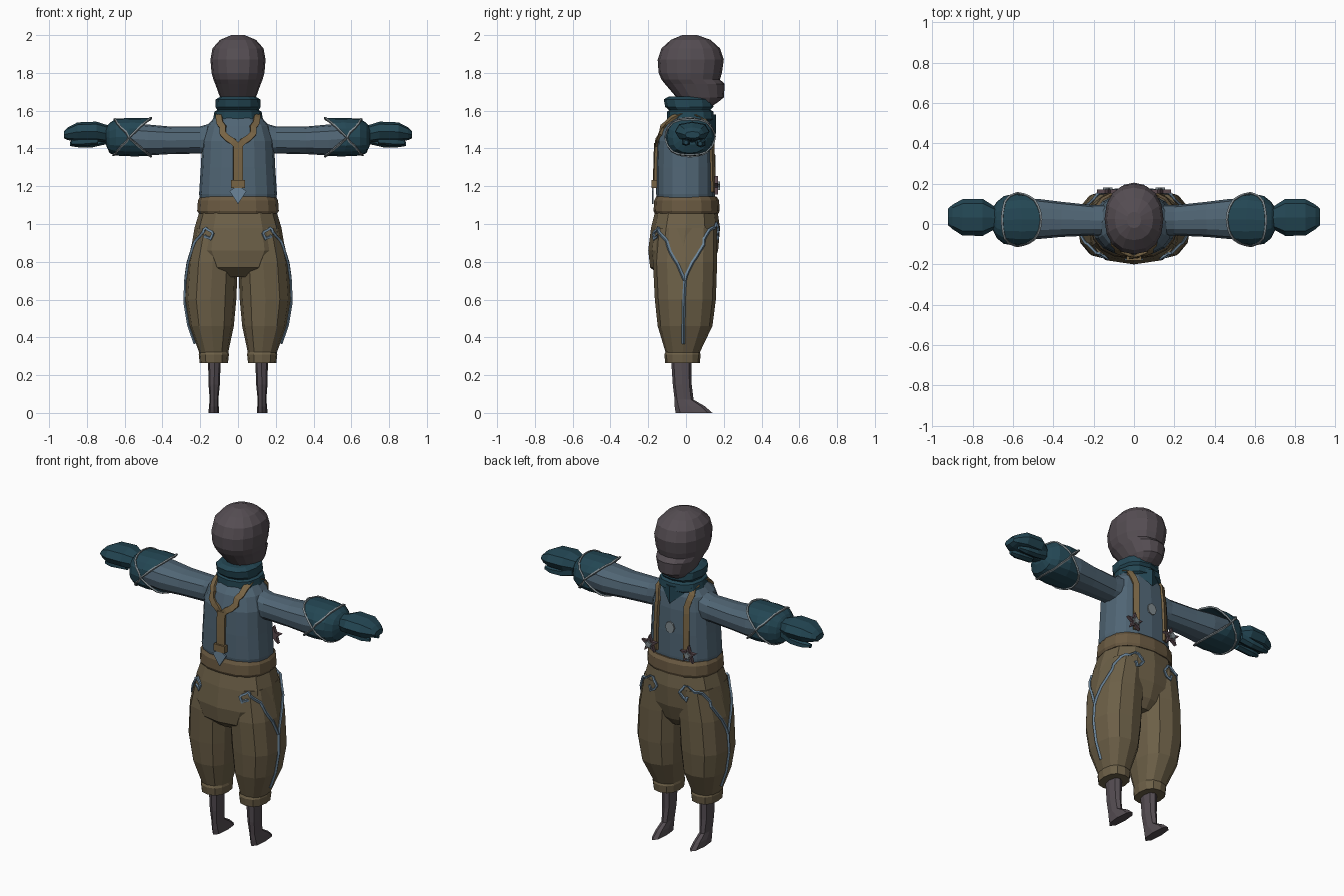
import bpy, bmesh, math
from mathutils import Vector
from mathutils.bvhtree import BVHTree

old = bpy.data.objects.get("Cube")
if old:
    bpy.data.objects.remove(old)


def material(name, r, g, b):
    m = bpy.data.materials.new(name)
    m.use_nodes = True
    m.diffuse_color = (r, g, b, 1)
    m.node_tree.nodes["Principled BSDF"].inputs["Base Color"].default_value = (r, g, b, 1)
    return m


SKIN = material("dark skin", .09, .074, .085)
PANTS = material("brown trousers", .15, .115, .063)
SHIRT = material("slate blue shirt", .08, .13, .175)
TEAL = material("deep teal cloth", .017, .062, .088)
STRAP = material("tan strap", .19, .13, .06)
BELT = material("belt brown", .145, .102, .054)
TRIM = material("pale blue trim", .15, .235, .32)
SILVER = material("silver thread", .22, .26, .28)
CLIP = material("dusky clip", .1, .065, .075)


def build(name, verts, faces, mat):
    bm = bmesh.new()
    vs = [bm.verts.new(v) for v in verts]
    for f in faces:
        bm.faces.new([vs[i] for i in f])
    bmesh.ops.recalc_face_normals(bm, faces=bm.faces)
    me = bpy.data.meshes.new(name)
    bm.to_mesh(me)
    bm.free()
    me.materials.append(mat)
    ob = bpy.data.objects.new(name, me)
    bpy.context.scene.collection.objects.link(ob)
    return ob


def make(name, verts, faces, mat, pair=False):
    """One part, or a left and right part mirrored in x."""
    if not pair:
        return build(name, verts, faces, mat)
    build("right_" + name, [(-v[0], v[1], v[2]) for v in verts], faces, mat)
    return build("left_" + name, verts, faces, mat)


def loft(name, rings, mat, axis="z", sides=12, power=2.4, pair=False):
    """Skin rings of (height, centre, centre, radius, radius, zigzag)."""
    verts, faces = [], []
    for h, ca, cb, ra, rb, *zig in rings:
        for i in range(sides):
            t = math.tau * (i + (.5 if sides % 4 else 0)) / sides
            c, s = math.cos(t), math.sin(t)
            a = ca + ra * math.copysign(abs(c) ** (2 / power), c)
            b = cb + rb * math.copysign(abs(s) ** (2 / power), s)
            d = h + (zig[0] * abs(s) if zig else 0)
            verts.append((a, b, d) if axis == "z" else (d, a, b))
    for r in range(len(rings) - 1):
        for i in range(sides):
            j, k = (i + 1) % sides, r * sides
            faces.append((k + i, k + j, k + sides + j, k + sides + i))
    last = (len(rings) - 1) * sides
    faces += [tuple(range(sides)), tuple(range(last, last + sides))]
    return make(name, verts, faces, mat, pair)


def span(z, low, high, rx, x=0):
    """Ring given by its back and front limits."""
    return (z, x, (low + high) / 2, rx, (high - low) / 2)


def surface(*obs):
    verts, faces = [], []
    for ob in obs:
        n = len(verts)
        verts += [v.co.copy() for v in ob.data.vertices]
        faces += [[n + i for i in p.vertices] for p in ob.data.polygons]
    return BVHTree.FromPolygons(verts, faces)


def snap(tree, path, gap, steps=3):
    """Refine a path and lay it on a surface."""
    out = []
    path = [Vector(p) for p in path]
    for a, b in zip(path, path[1:]):
        out += [a.lerp(b, i / steps) for i in range(steps)]
    hits = [tree.find_nearest(p) for p in out + [path[-1]]]
    return [(h[0] + h[1] * gap, h[1]) for h in hits]


def tube(name, pts, radius, mat, closed=False, pair=False):
    cu = bpy.data.curves.new(name, "CURVE")
    cu.dimensions = "3D"
    cu.bevel_depth, cu.bevel_resolution = radius, 0
    sp = cu.splines.new("POLY")
    sp.points.add(len(pts) - 1)
    for q, p in zip(sp.points, pts):
        q.co = (*p, 1)
    sp.use_cyclic_u = closed
    tmp = bpy.data.objects.new("guide", cu)
    me = bpy.data.meshes.new_from_object(tmp)
    make(name, [v.co.copy() for v in me.vertices], [tuple(p.vertices) for p in me.polygons], mat, pair)
    bpy.data.objects.remove(tmp)
    bpy.data.meshes.remove(me)


def ribbon(name, laid, width, mat, pair=False):
    verts, faces = [], []
    for i, (p, n) in enumerate(laid):
        along = laid[min(i + 1, len(laid) - 1)][0] - laid[max(i - 1, 0)][0]
        side = along.cross(n).normalized() * width / 2
        verts += [p - side, p + side, p + side - n * .02, p - side - n * .02]
        if i:
            k = 4 * i
            faces += [(k - 4 + j, k - 4 + (j + 1) % 4, k + (j + 1) % 4, k + j) for j in range(4)]
    faces += [(0, 1, 2, 3), tuple(range(len(verts) - 4, len(verts)))]
    make(name, verts, faces, mat, pair)


def plate(name, outline, y, depth, mat, pair=False):
    """Flat outline in x and z, thickened along y."""
    n = len(outline)
    verts = [(x, y, z) for x, z in outline] + [(x, y + depth, z) for x, z in outline]
    faces = [tuple(range(n)), tuple(range(n, 2 * n))]
    faces += [(i, (i + 1) % n, n + (i + 1) % n, n + i) for i in range(n)]
    make(name, verts, faces, mat, pair)


# Head with a jutting muzzle, and calves with feet
loft("head", [span(1.6, -.02, .1, .06), span(1.645, .0, .17, .08), span(1.67, -.05, .2, .095),
              span(1.74, -.11, .205, .12), span(1.765, -.13, .18, .13), span(1.8, -.145, .19, .14),
              span(1.87, -.15, .2, .146), span(1.93, -.13, .18, .135), span(1.975, -.08, .13, .095),
              span(2, -.02, .06, .035)], SKIN, sides=16, power=2.2)
loft("calf_and_foot", [span(.3, -.08, .03, .034, .125), span(.15, -.07, .03, .03, .126),
                       span(.07, -.06, .04, .023, .127), span(.035, -.06, .1, .026, .128),
                       span(0, -.055, .14, .028, .128)], SKIN, sides=8, pair=True)

# Trousers: seat, two baggy legs and hem bands
seat = loft("trouser_seat", [span(1.08, -.16, .165, .2), span(.98, -.185, .18, .23),
                             span(.86, -.2, .17, .25), span(.77, -.19, .14, .19),
                             span(.72, -.13, .1, .13)], PANTS)
leg = loft("trouser_leg", [span(.98, -.16, .165, .11, .115), span(.8, -.175, .165, .133, .134),
                           span(.6, -.165, .158, .136, .145), span(.46, -.15, .14, .118, .14),
                           span(.31, -.105, .068, .074, .128)], PANTS, pair=True)
loft("trouser_hem", [span(.33, -.105, .068, .074, .128), span(.31, -.115, .078, .08, .128),
                     span(.265, -.11, .073, .075, .128)], PANTS, pair=True)
loft("belt", [span(1.055, -.165, .172, .208), span(1.07, -.172, .178, .216),
              span(1.125, -.168, .175, .212), span(1.145, -.158, .162, .2)], BELT, sides=16)

# Scrollwork running up each leg into a front and a back curl
cloth = surface(seat, leg)
stem = (.3, -.01, .7)
front_curl = [stem, (.3, .04, .8), (.28, .1, .9), (.25, .16, .98), (.18, .2, 1.02), (.11, .2, 1.01),
              (.08, .2, .96), (.11, .2, .92), (.14, .2, .95)]
back_curl = [stem, (.3, -.05, .79), (.28, -.11, .9), (.23, -.18, .97), (.185, -.2, .985),
             (.155, -.2, .955), (.17, -.2, .925), (.19, -.2, .945)]
for name, path in (("stem", [(.3, -.025, .34), stem]), ("front_curl", front_curl), ("back_curl", back_curl)):
    pts = [p for p, n in snap(cloth, path, .003)]
    tube("trouser_" + name, pts, .009, TRIM, pair=True)

# Shirt body and sleeves
shirt = loft("shirt_body", [span(1.11, -.15, .15, .198), span(1.16, -.158, .153, .206),
                            span(1.3, -.157, .152, .197), span(1.44, -.152, .146, .19),
                            span(1.52, -.128, .135, .165), span(1.57, -.09, .115, .12),
                            span(1.6, -.06, .09, .08)], SHIRT, sides=16)
loft("sleeve", [(.1, .015, 1.46, .08, .085), (.2, .018, 1.445, .075, .072), (.36, .023, 1.443, .087, .073),
                (.48, .025, 1.445, .1, .082), (.6, .022, 1.455, .1, .08)], SHIRT, axis="x", pair=True)

# Gauntlet with pointed edges, silver piping and mitten hand
cuff = loft("gauntlet", [(.6, .02, 1.46, .1, .08), (.57, .022, 1.46, .125, .1, -.11),
                         (.585, .022, 1.46, .13, .102, -.03), (.645, .02, 1.46, .118, .098),
                         (.68, .02, 1.455, .09, .08), (.7, .025, 1.465, .055, .045)],
            TEAL, axis="x", sides=16, pair=True)
wrap = surface(cuff)
for name, reach in (("inner", -.11), ("outer", .1)):
    loop = []
    for i in range(24):
        t = math.tau * i / 24
        loop.append((.57 + reach * abs(math.sin(t)), .02 + .15 * math.cos(t), 1.46 + .12 * math.sin(t)))
    pts = [p for p, n in snap(wrap, loop, .002, 1)]
    tube("gauntlet_piping_" + name, pts, .007, SILVER, closed=True, pair=True)
loft("mitten", [(.68, .03, 1.475, .05, .045), (.75, .033, 1.49, .092, .052), (.85, .033, 1.488, .09, .05),
                (.9, .035, 1.478, .06, .034), (.922, .035, 1.472, .04, .018)],
     TEAL, axis="x", sides=8, pair=True)
loft("thumb", [(.7, .07, 1.45, .025, .028), (.77, .08, 1.43, .026, .024), (.84, .08, 1.425, .024, .02),
               (.89, .075, 1.425, .012, .012)], TEAL, axis="x", sides=6, pair=True)
loft("lower_finger", [(.74, .0, 1.445, .025, .025), (.84, .0, 1.435, .025, .022),
                      (.885, .0, 1.432, .012, .012)], TEAL, axis="x", sides=6, pair=True)

# Layered scarf with a pointed front
loft("scarf_lower_fold", [span(1.535, -.08, .12, .11), span(1.555, -.1, .15, .132),
                          span(1.595, -.1, .145, .125), span(1.615, -.07, .11, .09)], TEAL)
loft("scarf_upper_fold", [span(1.595, -.08, .12, .105), span(1.62, -.11, .145, .12),
                          span(1.66, -.118, .14, .118), span(1.675, -.09, .11, .09)], TEAL)
make("scarf_point", [(-.11, .1, 1.575), (.11, .1, 1.575), (0, .16, 1.58), (0, .158, 1.475), (0, .08, 1.56)],
     [(0, 2, 3), (2, 1, 3), (1, 4, 3), (4, 0, 3), (0, 4, 1, 2)], TEAL)

# Braces: front straps over the shoulders to a joined back strap
body = surface(shirt)
over = [(.13, .2, 1.17), (.13, .2, 1.35), (.13, .2, 1.48), (.125, .1, 1.59), (.12, 0, 1.62),
        (.12, -.1, 1.59), (.09, -.2, 1.5), (.005, -.2, 1.41)]
ribbon("shoulder_strap", snap(body, over, .012), .034, STRAP, pair=True)
ribbon("back_strap", snap(body, [(0, -.2, 1.43), (0, -.2, 1.2)], .014), .05, STRAP)
plate("back_buckle", [(-.036, 1.19), (.036, 1.19), (.036, 1.232), (-.036, 1.232)], -.182, .03, STRAP)
plate("back_tab", [(-.045, 1.175), (-.02, 1.19), (.02, 1.19), (.045, 1.175), (0, 1.105)], -.18, .009, TRIM)

# Star clips on the front straps, and a round chest patch
for name, big, small, y, deep, mat in (("star_clip", .055, .022, .15, .02, CLIP),
                                       ("star_centre", .026, .014, .168, .012, SILVER)):
    star = []
    for i in range(10):
        t, r = math.pi * i / 5 + math.pi / 2, (small if i % 2 else big)
        star.append((.13 + r * math.cos(t), 1.2 + r * math.sin(t)))
    plate(name, star, y, deep, mat, pair=True)
ring = [math.tau * i / 8 for i in range(8)]
plate("chest_patch", [(.03 * math.cos(t), 1.33 + .035 * math.sin(t)) for t in ring], .149, .008, SILVER)
